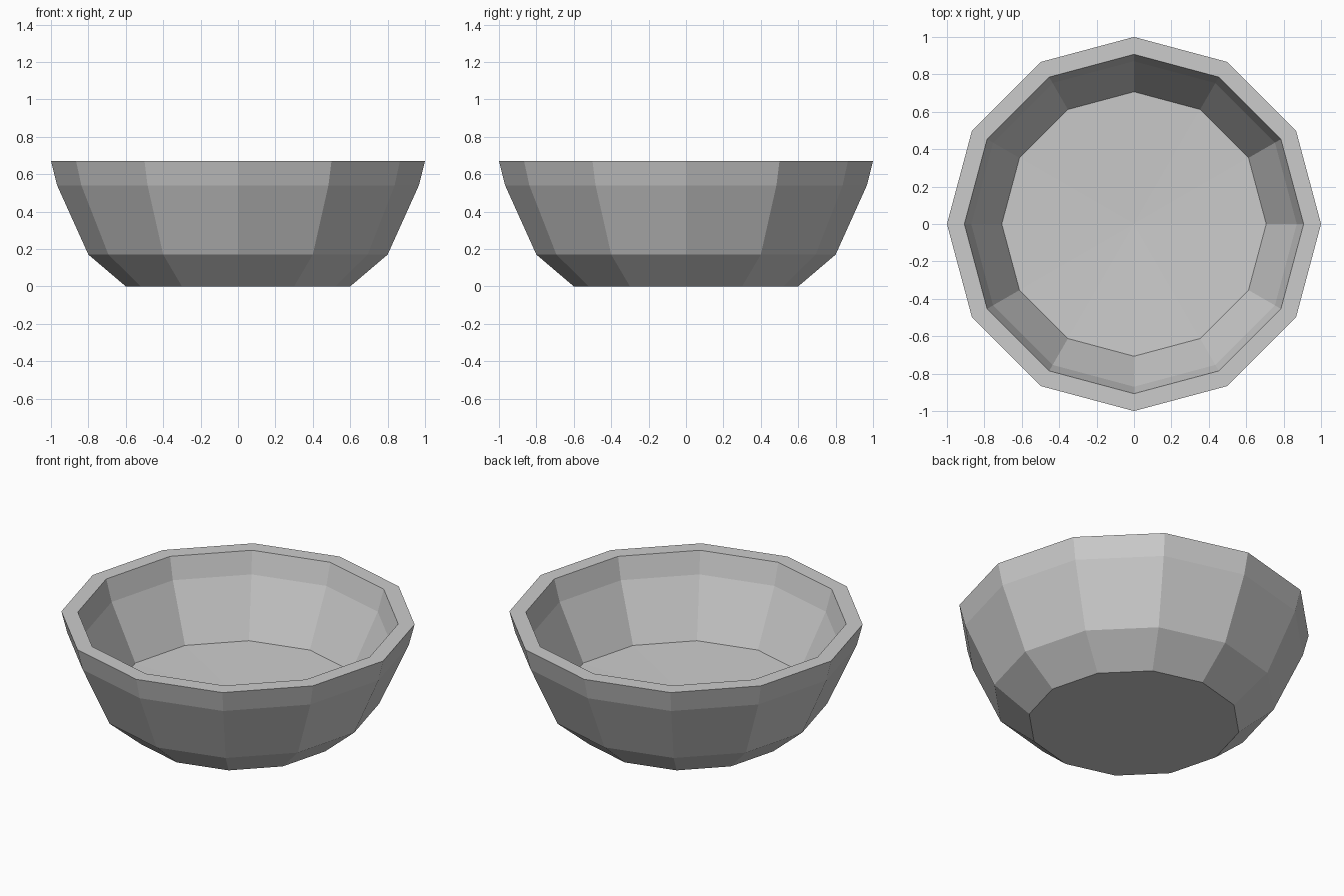
import bpy, bmesh, math

if "Cube" in bpy.data.objects:
    bpy.data.objects.remove(bpy.data.objects["Cube"])

SIDES = 12

# Plain grey material
grey = bpy.data.materials.new("light grey")
grey.diffuse_color = (0.6, 0.6, 0.6, 1.0)
grey.use_nodes = True
grey.node_tree.nodes["Principled BSDF"].inputs["Base Color"].default_value = grey.diffuse_color

# Bowl cross-section (radius, height): outer wall, flat rim, inner wall
profile = [(0.60, 0.0), (0.80, 0.17), (0.967, 0.54), (1.0, 0.67),
           (0.907, 0.67), (0.87, 0.537), (0.707, 0.20)]

bm = bmesh.new()
rings = []
for r, z in profile:
    ring = []
    for i in range(SIDES):
        a = 2 * math.pi * i / SIDES
        ring.append(bm.verts.new((r * math.cos(a), r * math.sin(a), z)))
    rings.append(ring)

# Walls and rim
for lower, upper in zip(rings, rings[1:]):
    for i in range(SIDES):
        j = (i + 1) % SIDES
        bm.faces.new((lower[i], lower[j], upper[j], upper[i]))

# Flat base underneath
bm.faces.new(rings[0][::-1])

# Slightly dished inner floor
centre = bm.verts.new((0, 0, 0.178))
for i in range(SIDES):
    bm.faces.new((rings[-1][i], rings[-1][(i + 1) % SIDES], centre))

bmesh.ops.recalc_face_normals(bm, faces=bm.faces)
mesh = bpy.data.meshes.new("bowl")
bm.to_mesh(mesh)
bm.free()
mesh.materials.append(grey)
bowl = bpy.data.objects.new("bowl", mesh)
bpy.context.collection.objects.link(bowl)
